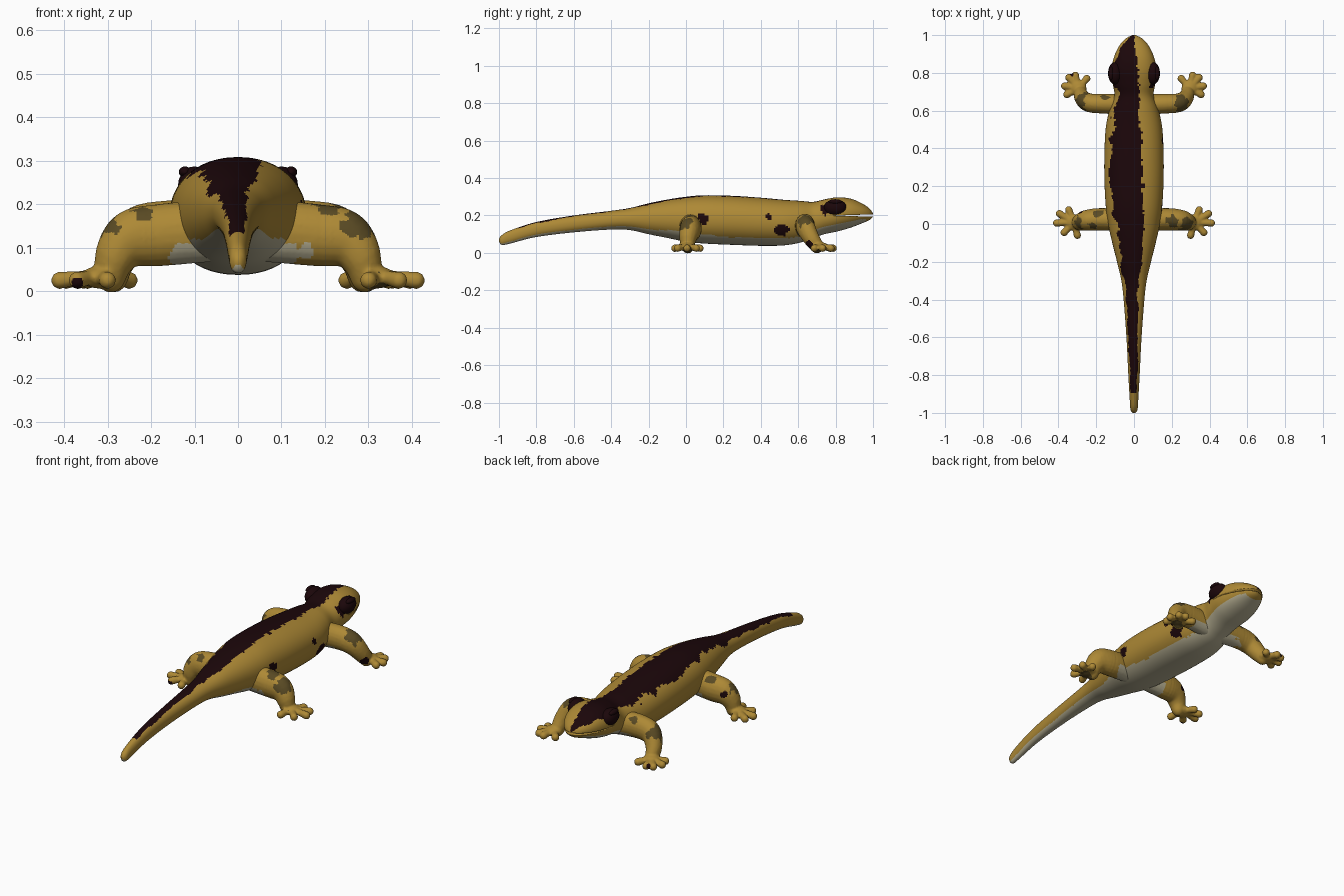
import bpy, bmesh
from math import sin, cos, pi, exp, ceil, copysign
from mathutils import Vector, Matrix, noise

default = bpy.data.objects.get("Cube")
if default:
    bpy.data.objects.remove(default, do_unlink=True)


def material(name, color):
    mat = bpy.data.materials.new(name)
    mat.use_nodes = True
    mat.diffuse_color = (*color, 1)
    mat.node_tree.nodes["Principled BSDF"].inputs["Base Color"].default_value = (*color, 1)
    return mat


SKIN, DARK, PALE, OLIVE = range(4)
palette = [
    material("golden skin", (.42, .25, .036)),
    material("dark brown", (.011, .002, .003)),
    material("pale belly", (.47, .43, .29)),
    material("olive patch", (.1, .068, .017)),
]


def link_object(name, mesh):
    obj = bpy.data.objects.new(name, mesh)
    bpy.context.collection.objects.link(obj)
    return obj


def make_object(name, bm, mats):
    bmesh.ops.recalc_face_normals(bm, faces=bm.faces)
    for face in bm.faces:
        face.smooth = True
    mesh = bpy.data.meshes.new(name)
    bm.to_mesh(mesh)
    bm.free()
    for mat in mats:
        mesh.materials.append(mat)
    return link_object(name, mesh)


def mirror_copy(obj, name):
    mesh = obj.data.copy()
    mesh.transform(Matrix.Scale(-1, 4, (1, 0, 0)))
    mesh.flip_normals()
    return link_object(name, mesh)


def bake_modifiers(obj):
    bpy.context.view_layer.update()
    graph = bpy.context.evaluated_depsgraph_get()
    mesh = bpy.data.meshes.new_from_object(obj.evaluated_get(graph))
    obj.modifiers.clear()
    obj.data = mesh


def spline(points, spacing):
    """Smooth, evenly sampled path through points of any dimension."""
    pts = [Vector(p) for p in points]
    pts = [pts[0] * 2 - pts[1], *pts, pts[-1] * 2 - pts[-2]]
    out = []
    for a, b, c, d in zip(pts, pts[1:], pts[2:], pts[3:]):
        steps = max(3, ceil((c - b).length / spacing))
        for i in range(steps):
            t = i / steps
            out.append(b + (c - a) * t / 2 + (a * 2 - b * 5 + c * 4 - d) * t * t / 2
                       + (b * 3 - a - c * 3 + d) * t ** 3 / 2)
    return out + [pts[-2]]


def wobble(p, scale):
    return noise.noise(Vector(p) * scale)


def in_spot(p, spots):
    ragged = 1 + .5 * wobble(p, 45)
    return any((p - Vector(s[:3])).length < s[3] * ragged for s in spots)


# Body, head and tail: y, half width, bottom, top
stations = [
    (-1, .006, .06, .075), (-.985, .018, .042, .095), (-.94, .022, .05, .12),
    (-.8, .03, .085, .165), (-.6, .04, .11, .2), (-.4, .055, .125, .225),
    (-.3, .067, .122, .24), (-.2, .09, .1, .265), (-.1, .115, .08, .285),
    (0, .137, .06, .3), (.1, .15, .05, .308), (.25, .157, .043, .305),
    (.4, .156, .038, .295), (.52, .148, .04, .284), (.61, .128, .055, .278),
    (.68, .104, .08, .273), (.74, .112, .1, .286), (.81, .12, .115, .297),
    (.88, .107, .135, .29), (.94, .08, .158, .265), (.98, .046, .175, .238),
    (1, .01, .194, .212),
]
body_spots = [(.14, .51, .125, .035), (.15, .44, .19, .018), (.145, .09, .18, .028),
              (.11, .745, .238, .032), (-.11, .745, .238, .032)]
SIDES = 88


def body_color(p, u, s):
    rag = .2 * wobble(p, 9) + .12 * wobble(p, 35) + .06 * wobble(p, 90)
    ridge = .35 if p.y > .9 else 0
    if s > ridge and p.y > -.9 and -.75 + rag < u < .3 - .22 * p.y + rag:
        return DARK
    hips = .16 * exp(-(p.y / .12) ** 2)
    chin = .12 if p.y > .68 else 0
    if s < -.67 + hips + chin + .2 * rag and p.y < .96:
        return PALE
    return DARK if in_spot(p, body_spots) else SKIN


bm = bmesh.new()
rings = []
for y, w, low, high in spline(stations, .012):
    ring = []
    for k in range(SIDES):
        a = 2 * pi * k / SIDES
        u, s = (copysign(abs(f) ** .93, f) for f in (cos(a), sin(a)))
        ring.append(bm.verts.new((w * u, y, (low + high) / 2 + (high - low) / 2 * s)))
    rings.append(ring)
for r0, r1 in zip(rings, rings[1:]):
    for k in range(SIDES):
        j = (k + 1) % SIDES
        face = bm.faces.new((r0[k], r0[j], r1[j], r1[k]))
        a = 2 * pi * (k + .5) / SIDES
        face.material_index = body_color(face.calc_center_median(), cos(a), sin(a))
bm.faces.new(rings[0])
bm.faces.new(rings[-1])
body = make_object("body_head_and_tail", bm, palette)

# Mouth slit: a thin wedge cut through the front of the head
bm = bmesh.new()
section = [(.785, .199), (1.05, .193), (1.05, .208)]
ends = [[bm.verts.new((x, y, z)) for y, z in section] for x in (-.3, .3)]
for end in ends:
    bm.faces.new(end)
for k in range(3):
    j = (k + 1) % 3
    bm.faces.new((ends[0][k], ends[0][j], ends[1][j], ends[1][k]))
cutter = make_object("mouth_cutter", bm, palette[:1])
cutter.hide_render = True
cut = body.modifiers.new("mouth", "BOOLEAN")
cut.object = cutter
cut.solver = "EXACT"
bake_modifiers(body)
bpy.data.objects.remove(cutter, do_unlink=True)

# One unit ball, stamped repeatedly to build limbs and eyes
bm = bmesh.new()
bmesh.ops.create_uvsphere(bm, u_segments=16, v_segments=10, radius=1)
unit_ball = bpy.data.meshes.new("unit_ball")
bm.to_mesh(unit_ball)
bm.free()


def add_ball(bm, center, size):
    ball = unit_ball.copy()
    ball.transform(Matrix.LocRotScale(Vector(center), None, Vector(size)))
    bm.from_mesh(ball)
    bpy.data.meshes.remove(ball)


# Legs: limb path as x, y, z, radius, then palm and toe tips
legs = {
    "hind": dict(
        path=[(.05, .02, .14, .06), (.18, .025, .129, .06), (.25, .02, .12, .055),
              (.283, .01, .08, .046), (.292, .01, .04, .036)],
        palm=(.318, .008),
        toes=[(.345, .075), (.395, .055), (.41, .005), (.37, -.045), (.3, -.06)]),
    "front": dict(
        path=[(.05, .635, .14, .055), (.17, .637, .145, .053), (.24, .643, .13, .05),
              (.275, .67, .08, .042), (.285, .7, .038, .034)],
        palm=(.295, .718),
        toes=[(.25, .77), (.31, .787), (.345, .775), (.367, .73), (.355, .685)]),
}
olive_spots = [
    (.21, .01, .2, .036), (.28, -.01, .16, .042), (.25, .64, .17, .045),
    (.31, .72, .01, .03), (.33, 0, .01, .035),
    (-.19, .06, .19, .025), (-.28, .01, .14, .034), (-.22, -.02, .19, .028),
    (-.27, .65, .14, .045), (-.15, .67, .19, .022)]
dark_spots = [
    (.3, .66, .045, .026), (-.27, .06, .13, .02),
    (-.33, .79, .03, .014), (-.37, -.05, .02, .014)]


def paint_leg(leg):
    for poly in leg.data.polygons:
        p = poly.center
        if abs(p.x) + .05 * wobble(p, 25) < .15 and p.z < .11:
            poly.material_index = PALE
        elif in_spot(p, dark_spots):
            poly.material_index = DARK
        elif in_spot(p, olive_spots):
            poly.material_index = OLIVE


def build_leg(name, path, palm, toes):
    bm = bmesh.new()
    for x, y, z, r in spline(path, .015):
        add_ball(bm, (x, y, z), (r, r, r * 1.2))
    px, py = palm
    add_ball(bm, (px, py, .032), (.044, .044, .026))
    for tx, ty in toes:
        toe = [(px, py, .029, .019), ((px + tx) / 2, (py + ty) / 2, .03, .017),
               (tx, ty, .025, .02)]
        for x, y, z, r in spline(toe, .011):
            add_ball(bm, (x, y, z), (r, r, r))
    leg = make_object(name, bm, [])
    # Fuse the overlapping forms into one skin
    fuse = leg.modifiers.new("fuse", "REMESH")
    fuse.mode = "VOXEL"
    fuse.voxel_size = .0055
    relax = leg.modifiers.new("relax", "SMOOTH")
    relax.iterations = 3
    bake_modifiers(leg)
    for mat in palette:
        leg.data.materials.append(mat)
    for poly in leg.data.polygons:
        poly.use_smooth = True
    return leg


for place, shape in legs.items():
    left = build_leg(f"left_{place}_leg", **shape)
    right = mirror_copy(left, f"right_{place}_leg")
    paint_leg(left)
    paint_leg(right)

# Bulging eyes with a raised brow ridge
bm = bmesh.new()
add_ball(bm, (.1, .798, .243), (.038, .06, .044))
add_ball(bm, (.122, .798, .274), (.014, .036, .013))
mirror_copy(make_object("left_eye", bm, [palette[DARK]]), "right_eye")
bpy.data.meshes.remove(unit_ball)
